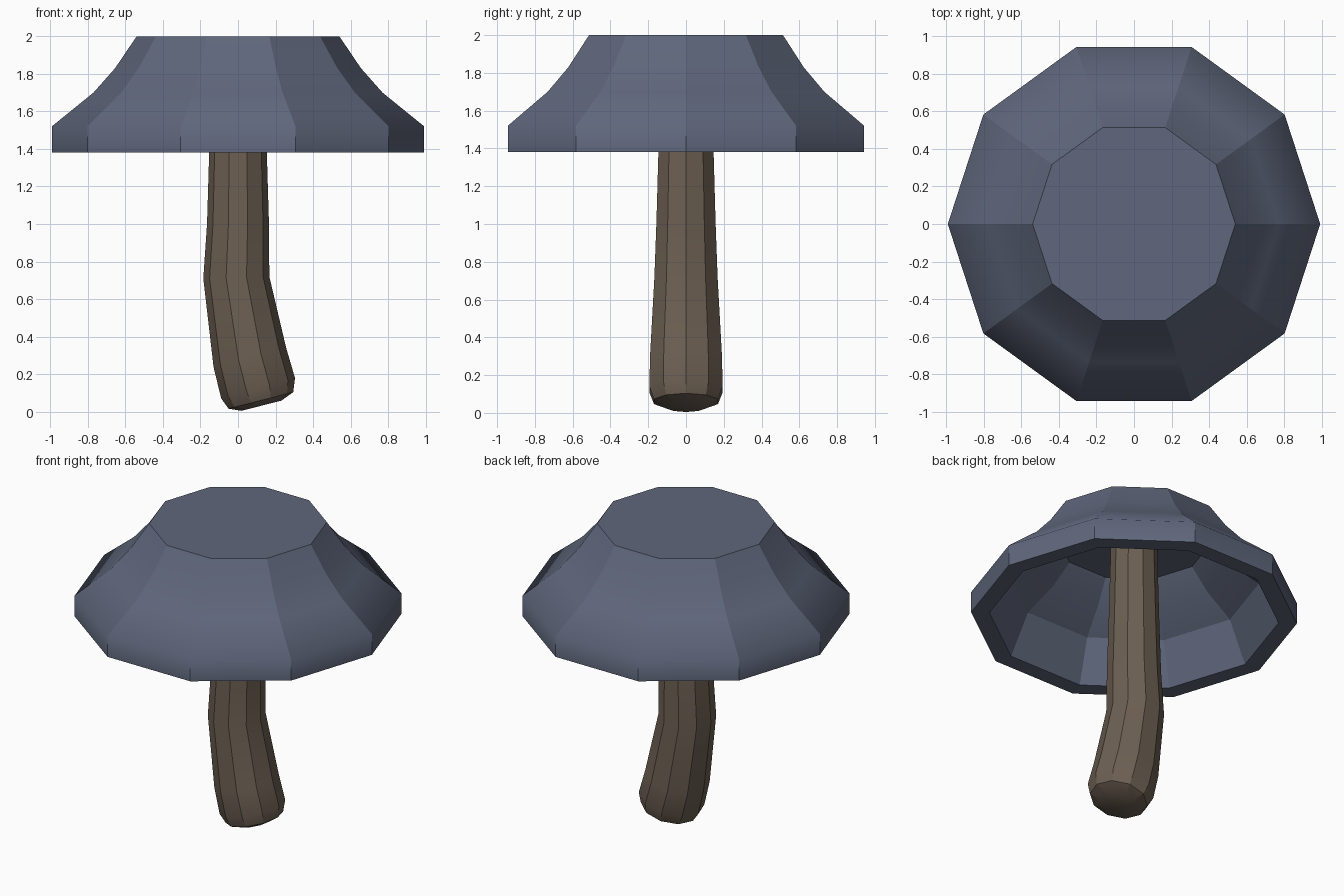
import bpy, bmesh
from math import sin, cos, pi

if "Cube" in bpy.data.objects:
    bpy.data.objects.remove(bpy.data.objects["Cube"])

SIDES = 10


def material(name, color):
    mat = bpy.data.materials.new(name)
    mat.diffuse_color = (*color, 1)
    mat.use_nodes = True
    mat.node_tree.nodes["Principled BSDF"].inputs["Base Color"].default_value = mat.diffuse_color
    return mat


def skin(name, rings, mat, sharp_rings, closed_profile_ends=True):
    """Join ten-sided rings (x, z, radius, tilt x-per-z lean) into a closed body.
    Lengthwise edges and the listed rings are sharp, the rest is smooth."""
    bm = bmesh.new()
    loops = []
    for x, z, r, tilt in rings:
        loops.append([bm.verts.new((x + r * cos(tilt) * cos(2 * pi * i / SIDES),
                                    r * sin(2 * pi * i / SIDES),
                                    z + r * sin(tilt) * cos(2 * pi * i / SIDES)))
                      for i in range(SIDES)])
    for a, b in zip(loops, loops[1:]):
        for i in range(SIDES):
            j = (i + 1) % SIDES
            bm.faces.new((a[i], a[j], b[j], b[i]))
    bm.faces.new(loops[0])
    bm.faces.new(loops[-1])
    bmesh.ops.recalc_face_normals(bm, faces=bm.faces)
    for f in bm.faces:
        f.smooth = True
    for k, loop in enumerate(loops):
        for i in range(SIDES):
            if k in sharp_rings:
                bm.edges.get((loop[i], loop[(i + 1) % SIDES])).smooth = False
            if k + 1 < len(loops):
                bm.edges.get((loop[i], loops[k + 1][i])).smooth = False
    mesh = bpy.data.meshes.new(name)
    bm.to_mesh(mesh)
    bm.free()
    mesh.materials.append(mat)
    obj = bpy.data.objects.new(name, mesh)
    bpy.context.collection.objects.link(obj)
    return obj


# Cap: flat top, flared outside, thick rim, hollow underside
cap_profile = [(2.0, 0.54), (1.83, 0.655), (1.70, 0.77), (1.52, 0.992), (1.38, 0.992),
               (1.38, 0.88), (1.65, 0.76), (1.78, 0.58), (1.91, 0.46)]
skin("mushroom_cap", [(0, z, r, 0) for z, r in cap_profile],
     material("slate_blue", (0.115, 0.135, 0.20)), {0, 4, 5, 6, 8})

# Stem: bent toward +x at the foot, with a rounded, slanted base
stem_rings = [(0, 1.93, 0.14, 0), (0, 1.40, 0.153, 0), (0, 1.00, 0.165, 0),
              (-0.009, 0.715, 0.176, 0.03), (0.063, 0.29, 0.20, 0.26),
              (0.107, 0.125, 0.204, 0.27), (0.122, 0.06, 0.178, 0.25),
              (0.125, 0.032, 0.11, 0.25)]
skin("mushroom_stem", stem_rings, material("bark_brown", (0.15, 0.115, 0.085)), {0, 6})
